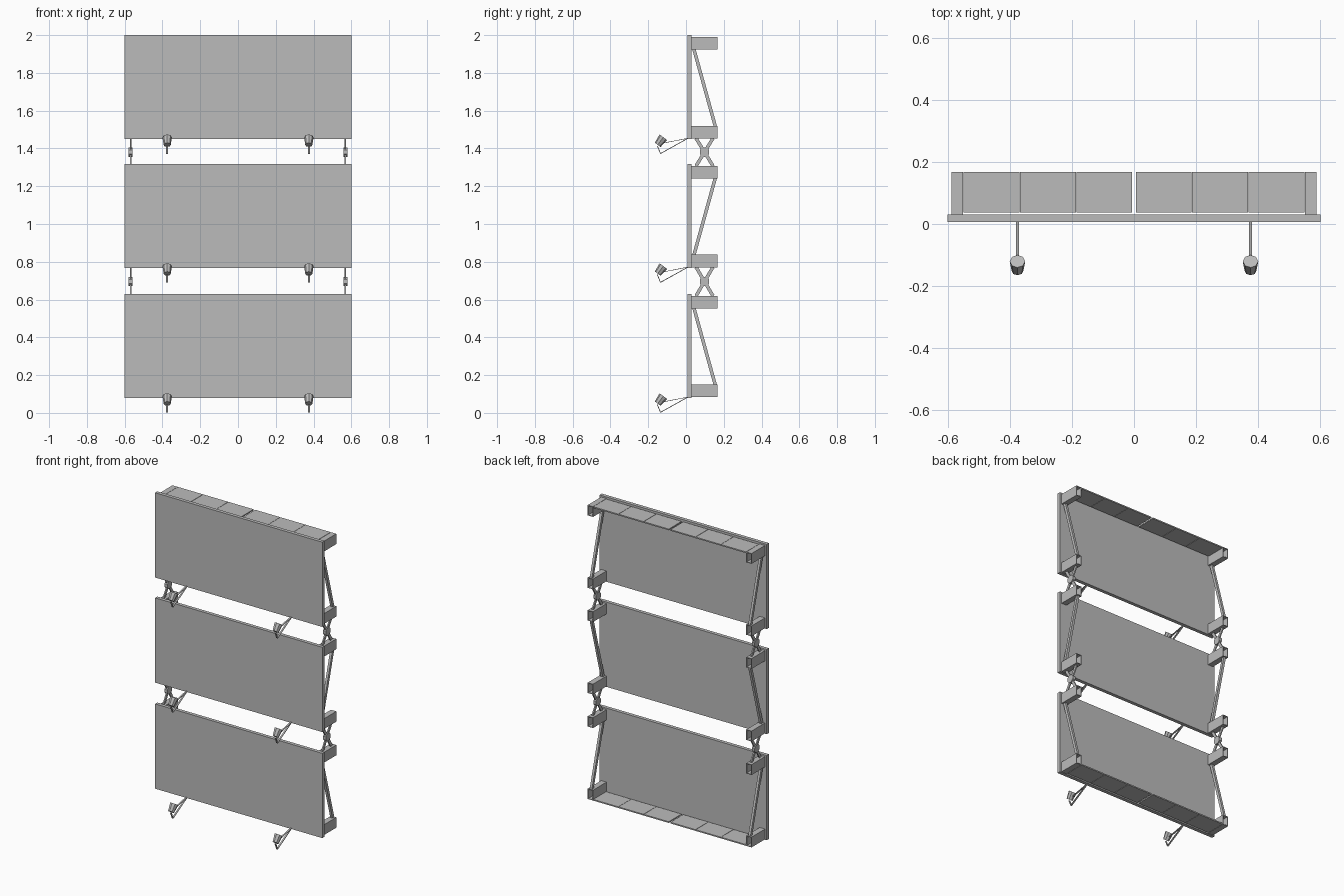
import bpy, bmesh, math
from mathutils import Vector, Matrix

if "Cube" in bpy.data.objects:
    bpy.data.objects.remove(bpy.data.objects["Cube"], do_unlink=True)

grey = bpy.data.materials.new("plain grey")
grey.use_nodes = True
GREY = (0.5, 0.5, 0.5, 1)
grey.diffuse_color = GREY
grey.node_tree.nodes["Principled BSDF"].inputs["Base Color"].default_value = GREY


def finish(name, bm):
    bmesh.ops.recalc_face_normals(bm, faces=bm.faces)
    mesh = bpy.data.meshes.new(name)
    bm.to_mesh(mesh)
    bm.free()
    mesh.materials.append(grey)
    obj = bpy.data.objects.new(name, mesh)
    bpy.context.collection.objects.link(obj)
    return obj


def add_box(bm, lo, hi):
    lo, hi = Vector(lo), Vector(hi)
    m = Matrix.Translation((lo + hi) / 2) @ Matrix.Diagonal((*(hi - lo), 1))
    bmesh.ops.create_cube(bm, size=1, matrix=m)


def add_bar(bm, x, a, b, width, thick):
    """Flat bar in the plane of constant x, from a to b given as (y, z)."""
    a, b = Vector((x, *a)), Vector((x, *b))
    d = b - a
    m = (Matrix.Translation((a + b) / 2)
         @ Matrix.Rotation(math.atan2(-d.y, d.z), 4, "X")
         @ Matrix.Diagonal((width, thick, d.length, 1)))
    bmesh.ops.create_cube(bm, size=1, matrix=m)


HALF, PANEL_H = 0.6, 0.55
FRONT, REAR, BACK = 0.007, 0.03, 0.168
IN, OUT = 0.55, 0.588
TUBE_H, WALL = 0.067, 0.004
BASES = {"lower": 0.08, "middle": 0.768, "upper": 1.45}


def add_tube(bm, side, z):
    """Square tube running front to back, open at its ends."""
    x0, x1 = sorted((side * IN, side * OUT))
    top = z + TUBE_H
    add_box(bm, (x0, REAR, z), (x1, BACK, z + WALL))
    add_box(bm, (x0, REAR, top - WALL), (x1, BACK, top))
    add_box(bm, (x0, REAR, z + WALL), (x0 + WALL, BACK, top - WALL))
    add_box(bm, (x1 - WALL, REAR, z + WALL), (x1, BACK, top - WALL))


for level, z in BASES.items():
    top = z + PANEL_H
    # Display board
    bm = bmesh.new()
    add_box(bm, (-HALF, FRONT, z), (HALF, REAR, top))
    finish(level + "_panel", bm)

    # Bracket tubes and diagonal struts at both ends
    low_z = z + 0.003
    high_z = top - 0.01 - TUBE_H
    tubes, struts = bmesh.new(), bmesh.new()
    for side in (-1, 1):
        add_tube(tubes, side, low_z)
        add_tube(tubes, side, high_z)
        near, far = REAR + 0.012, BACK - 0.013
        y_low, y_high = (near, far) if level == "middle" else (far, near)
        add_bar(struts, side * 0.569, (y_low, low_z + TUBE_H - 0.002),
                (y_high, high_z + 0.002), 0.016, 0.018)
    finish(level + "_brackets", tubes)
    finish(level + "_struts", struts)

    # Spotlights on bent flat arms
    for side, label in ((1, "left"), (-1, "right")):
        x = side * 0.375
        root, tip = (FRONT + 0.004, z + 0.004), (-0.135, z - 0.077)
        base = (-0.152, z - 0.036)
        bm = bmesh.new()
        add_bar(bm, x, root, tip, 0.01, 0.004)
        add_bar(bm, x, tip, base, 0.01, 0.004)
        add_bar(bm, x, root, (-0.122, z - 0.022), 0.01, 0.003)
        finish(f"{level}_{label}_lamp_arm", bm)

        a, b = Vector((x, -0.15, z - 0.031)), Vector((x, -0.12, z + 0.009))
        axis = b - a
        m = (Matrix.Translation((a + b) / 2)
             @ axis.to_track_quat("Z", "Y").to_matrix().to_4x4())
        bm = bmesh.new()
        bmesh.ops.create_cone(bm, cap_ends=True, segments=8, radius1=0.019,
                              radius2=0.025, depth=axis.length, matrix=m)
        finish(f"{level}_{label}_lamp_head", bm)

# Walkways along the top and bottom edges, three plates per half
for label, z in (("top", 1.982), ("bottom", 0.083)):
    bm = bmesh.new()
    for side in (-1, 1):
        step = (IN - 0.006) / 3
        for i in range(3):
            x0 = side * (0.006 + i * step)
            x1 = side * (0.006 + (i + 1) * step - 0.002)
            add_box(bm, (min(x0, x1), REAR + 0.007, z),
                    (max(x0, x1), BACK, z + 0.008))
    finish(label + "_walkway", bm)

# Crossed connectors between neighbouring boards
for label, below, above in (("lower", "lower", "middle"), ("upper", "middle", "upper")):
    z0 = BASES[below] + PANEL_H - 0.011
    z1 = BASES[above] + 0.004
    mid = (z0 + z1) / 2
    bm = bmesh.new()
    for x in (-0.569, 0.569):
        for s in (-1, 1):
            add_bar(bm, x, (0.098 - s * 0.045, z0), (0.098 + s * 0.045, z1), 0.008, 0.018)
        m = Matrix.Translation((x, 0.098, mid)) @ Matrix.Rotation(math.pi / 2, 4, "Y") \
            @ Matrix.Rotation(math.pi / 8, 4, "Z")
        bmesh.ops.create_cone(bm, cap_ends=True, segments=8, radius1=0.027,
                              radius2=0.027, depth=0.02, matrix=m)
    finish(label + "_cross_connectors", bm)
